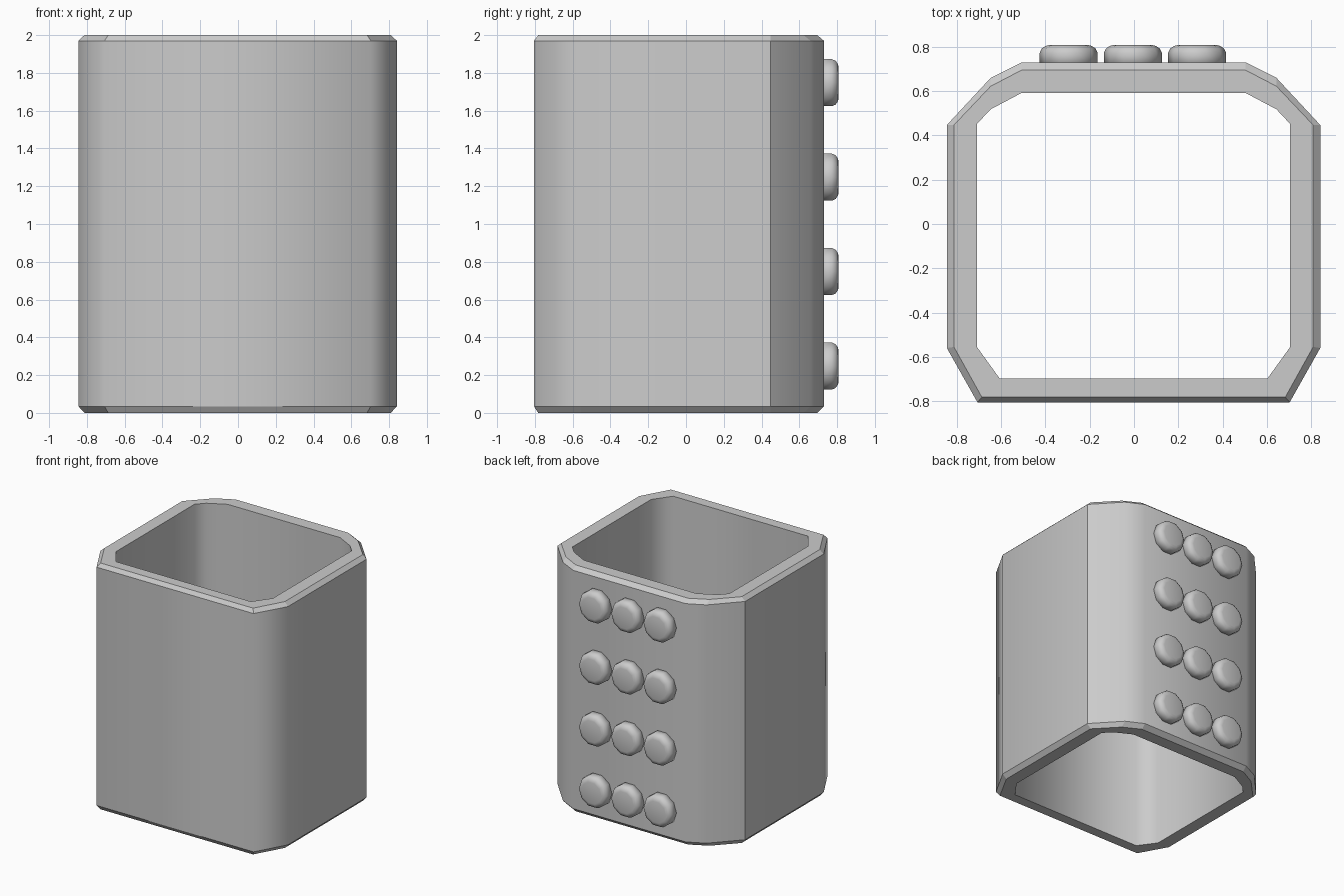
import bpy, bmesh, math

if "Cube" in bpy.data.objects:
    bpy.data.objects.remove(bpy.data.objects["Cube"])

# Right half of each plan outline, front to back
OUTER = [(0.705, -0.805), (0.843, -0.56), (0.843, 0.447), (0.645, 0.66), (0.505, 0.73)]
RIM = [(0.685, -0.782), (0.811, -0.555), (0.811, 0.447), (0.645, 0.622), (0.505, 0.695)]
INNER = [(0.605, -0.697), (0.706, -0.557), (0.706, 0.453), (0.645, 0.518), (0.505, 0.592)]
X_OFF = -0.002


def finish(bm, name):
    bmesh.ops.recalc_face_normals(bm, faces=bm.faces)
    for f in bm.faces:
        f.smooth = True
    me = bpy.data.meshes.new(name)
    bm.to_mesh(me)
    bm.free()
    ob = bpy.data.objects.new(name, me)
    bpy.context.collection.objects.link(ob)
    return ob


def make_sleeve():
    bm = bmesh.new()
    rings = []
    for half, z in [(INNER, 0), (RIM, 0), (OUTER, 0.035),
                    (OUTER, 1.97), (RIM, 2), (INNER, 2)]:
        loop = half + [(-x, y) for x, y in reversed(half)]
        rings.append([bm.verts.new((x + X_OFF, y, z)) for x, y in loop])
    n = len(rings[0])
    for k, a in enumerate(rings):
        b = rings[(k + 1) % len(rings)]
        for i in range(n):
            j = (i + 1) % n
            bm.faces.new((a[i], a[j], b[j], b[i]))
    # Rims and the two rear side corners are crisp, the other corners are soft
    for e in bm.edges:
        p, q = e.verts
        upright = abs(p.co.z - q.co.z) > 1
        rear_corner = abs(p.co.y - 0.447) < 0.001
        if not upright or rear_corner:
            e.smooth = False
    return finish(bm, "sleeve_body")


def make_button(name, cx, cz):
    # Ten-sided knob with a rounded outer edge, pointing to the back
    profile = [(0.131, 0.71), (0.131, 0.772), (0.122, 0.792), (0.104, 0.804), (0.088, 0.808)]
    bm = bmesh.new()
    rings = []
    for r, y in profile:
        rings.append([bm.verts.new((cx + r * math.cos(i * math.tau / 10), y,
                                    cz + r * math.sin(i * math.tau / 10)))
                      for i in range(10)])
    for a, b in zip(rings, rings[1:]):
        for i in range(10):
            j = (i + 1) % 10
            bm.faces.new((a[i], a[j], b[j], b[i]))
    bm.faces.new(rings[0])
    bm.faces.new(rings[-1])
    for e in bm.edges:
        if len(e.link_faces) == 2 and e.calc_face_angle() > math.radians(50):
            e.smooth = False
    return finish(bm, name)


make_sleeve()
for row in range(4):
    for col in range(3):
        make_button(f"button_{row}_{col}", -0.295 + 0.29 * col, 0.248 + 0.5 * row)
